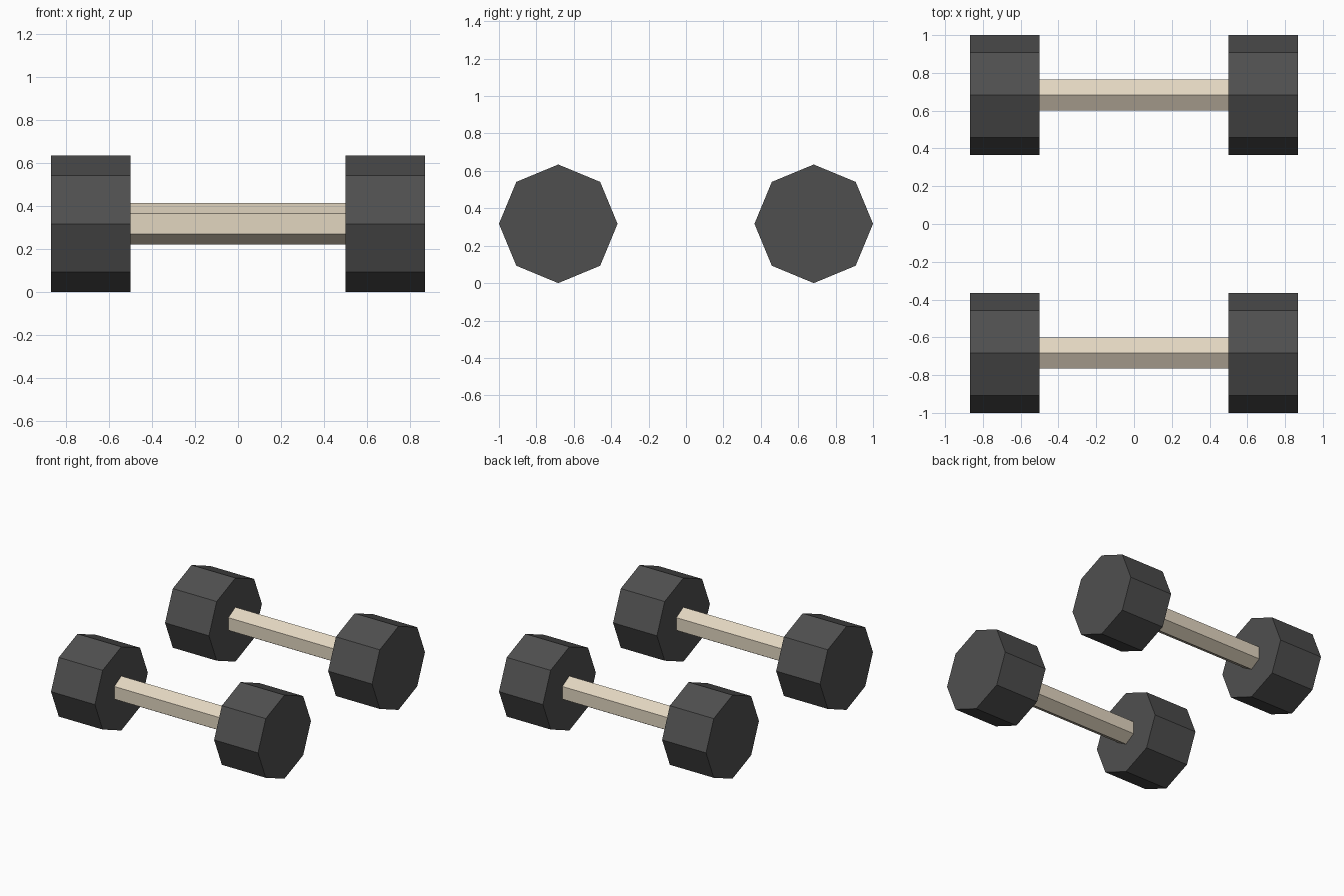
import bpy
import math

if "Cube" in bpy.data.objects:
    bpy.data.objects.remove(bpy.data.objects["Cube"])

R_HEAD = 0.317     # octagon radius, also the height of the axis
R_BAR = 0.096      # hexagon radius
Y_OFF = 1.0 - R_HEAD
X_IN, X_OUT = 0.5, 0.868


def material(name, rgb):
    m = bpy.data.materials.new(name)
    m.diffuse_color = (*rgb, 1.0)
    m.use_nodes = True
    m.node_tree.nodes["Principled BSDF"].inputs["Base Color"].default_value = m.diffuse_color
    return m


black = material("black rubber", (0.078, 0.078, 0.078))
cream = material("cream grip", (0.76, 0.67, 0.53))


def prism(name, sides, radius, x0, x1, y, mat):
    """Flat-sided prism lying along x with a corner pointing straight up."""
    bpy.ops.mesh.primitive_cylinder_add(
        vertices=sides, radius=radius, depth=x1 - x0,
        location=((x0 + x1) / 2, y, R_HEAD), rotation=(math.pi / 2, 0, math.pi / 2))
    ob = bpy.context.object
    ob.name = name
    ob.data.materials.append(mat)
    return ob


# two matching dumbbells, front and back
for place, y in (("front", -Y_OFF), ("back", Y_OFF)):
    # hexagonal handle between the heads
    prism(place + "_handle", 6, R_BAR, -X_IN, X_IN, y, cream)
    # octagonal weight at each end
    prism(place + "_left_weight", 8, R_HEAD, -X_OUT, -X_IN, y, black)
    prism(place + "_right_weight", 8, R_HEAD, X_IN, X_OUT, y, black)
